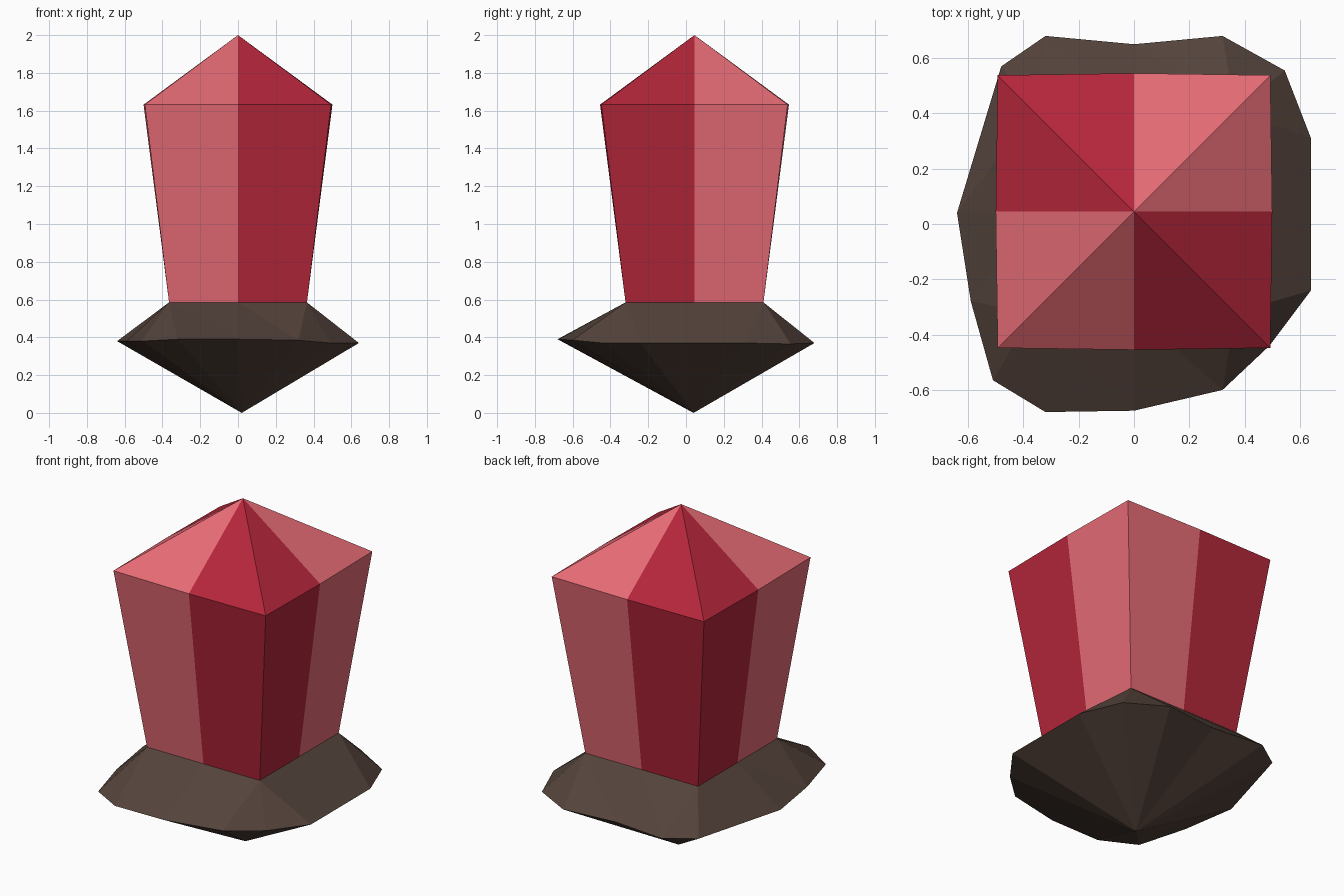
import bpy, bmesh

if "Cube" in bpy.data.objects:
    bpy.data.objects.remove(bpy.data.objects["Cube"])

def srgb(r, g, b):
    lin = [(c / 255 / 12.92) if c < 10 else ((c / 255 + 0.055) / 1.055) ** 2.4 for c in (r, g, b)]
    return (*lin, 1.0)

def material(name, rgb):
    m = bpy.data.materials.new(name)
    m.diffuse_color = srgb(*rgb)
    m.use_nodes = True
    m.node_tree.nodes["Principled BSDF"].inputs["Base Color"].default_value = m.diffuse_color
    return m

pink = material("light red", (230, 107, 117))
red = material("dark red", (180, 38, 58))
brown = material("dark brown", (84, 67, 59))

CY = 0.045  # crystal axis in y

# eight directions of a square: side middles and corners, counter-clockwise
DIRS = [(1, 0), (1, 1), (0, 1), (-1, 1), (-1, 0), (-1, -1), (0, -1), (1, -1)]

def square_ring(bm, half, z, bulge=0.0):
    ring = []
    for x, y in DIRS:
        h = half + (bulge if x * y == 0 else 0)
        ring.append(bm.verts.new((x * h, CY + y * h, z)))
    return ring

def finish(bm, name, mats):
    bmesh.ops.recalc_face_normals(bm, faces=bm.faces)
    mesh = bpy.data.meshes.new(name)
    bm.to_mesh(mesh)
    bm.free()
    for m in mats:
        mesh.materials.append(m)
    obj = bpy.data.objects.new(name, mesh)
    bpy.context.collection.objects.link(obj)
    return obj

# crystal: tapered square column with a pyramid tip, opposite quarters share a colour
bm = bmesh.new()
low = square_ring(bm, 0.365, 0.585)
top = square_ring(bm, 0.493, 1.632, 0.007)
tip = bm.verts.new((0, CY, 2.0))
for i in range(8):
    j = (i + 1) % 8
    bm.faces.new((low[i], low[j], top[j], top[i]))
    bm.faces.new((top[i], top[j], tip))
bm.faces.new(low[::-1])
for f in bm.faces:
    c = f.calc_center_median()
    f.material_index = 0 if c.x * (c.y - CY) > 0 else 1
finish(bm, "crystal", [pink, red])

# rock base: irregular rim joined to the crystal foot above and a point below
# each rim point: x, y, z, index of the foot point it joins
RIM = [(0.64, 0.31, 0.37, 1), (0.545, 0.555, 0.365, 1), (0.32, 0.68, 0.37, 1),
       (0.0, 0.65, 0.37, 2), (-0.32, 0.68, 0.37, 3), (-0.48, 0.57, 0.37, 3),
       (-0.64, 0.04, 0.38, 4), (-0.59, -0.28, 0.38, 5), (-0.51, -0.565, 0.38, 5),
       (-0.32, -0.68, 0.39, 5), (0.0, -0.675, 0.39, 6), (0.32, -0.60, 0.385, 7),
       (0.49, -0.44, 0.37, 7), (0.64, -0.24, 0.37, 7)]
bm = bmesh.new()
foot = square_ring(bm, 0.365, 0.585)
rim = [bm.verts.new(p[:3]) for p in RIM]
bottom = bm.verts.new((0.02, 0.04, 0.0))
for i, p in enumerate(RIM):
    j = (i + 1) % len(RIM)
    k, end = p[3], RIM[j][3]
    bm.faces.new((foot[k], rim[i], rim[j]))
    while k != end:
        n = (k + 1) % 8
        bm.faces.new((foot[k], rim[j], foot[n]))
        k = n
    bm.faces.new((rim[j], rim[i], bottom))
finish(bm, "rock_base", [brown])
